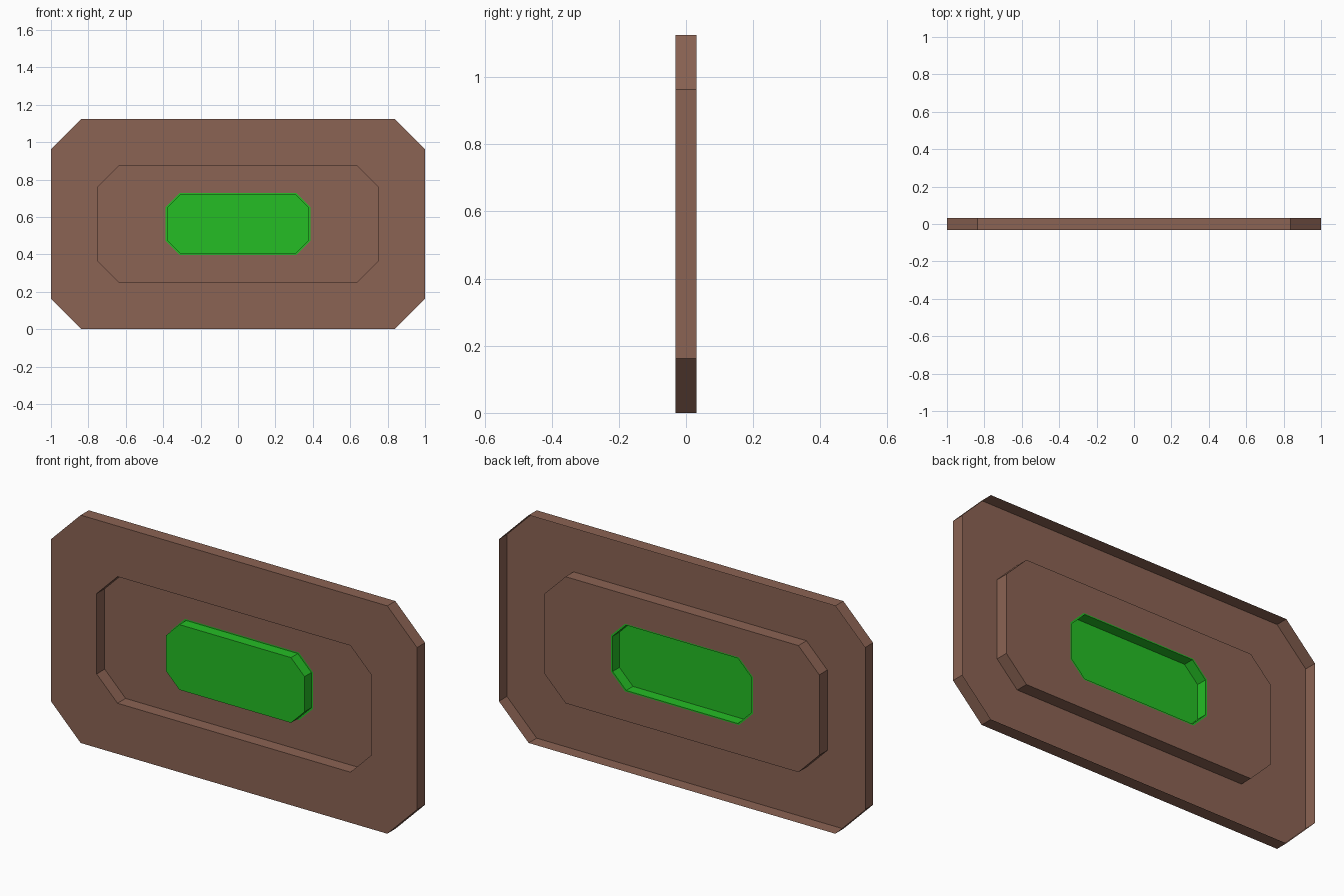
import bpy, bmesh

if "Cube" in bpy.data.objects:
    bpy.data.objects.remove(bpy.data.objects["Cube"])

DEPTH = 0.0313      # half thickness of the pressed sheet
MID_Z = 0.5625


def material(name, rgb):
    m = bpy.data.materials.new(name)
    m.diffuse_color = (*rgb, 1.0)
    m.use_nodes = True
    m.node_tree.nodes["Principled BSDF"].inputs["Base Color"].default_value = m.diffuse_color
    return m


brown = material("brown", (0.258, 0.125, 0.087))
green = material("green", (0.018, 0.51, 0.018))


def octagon(bm, hx, hz, c, y):
    """Chamfered rectangle loop, counter-clockwise seen from the front."""
    pts = [(hx, -hz + c), (hx, hz - c), (hx - c, hz), (-hx + c, hz),
           (-hx, hz - c), (-hx, -hz + c), (-hx + c, -hz), (hx - c, -hz)]
    return [bm.verts.new((x, y, MID_Z + z)) for x, z in pts]


def stepped_sheet(name, rings, mat, cap):
    """Joins octagon rings from the outside in, optionally closing the last."""
    bm = bmesh.new()
    loops = [octagon(bm, *r) for r in rings]
    for a, b in zip(loops, loops[1:]):
        for i in range(8):
            j = (i + 1) % 8
            bm.faces.new((a[i], a[j], b[j], b[i]))
    if cap:
        bm.faces.new(loops[-1])
    mesh = bpy.data.meshes.new(name)
    bm.to_mesh(mesh)
    bm.free()
    mesh.materials.append(mat)
    obj = bpy.data.objects.new(name, mesh)
    bpy.context.collection.objects.link(obj)
    return obj


# Ring sizes: half width, half height, chamfer, y
base_rim = (0.387, 0.167, 0.076, DEPTH)

# Frame, open at the back: outer wall, front border, recess wall, recess floor
stepped_sheet("frame", [
    (1.0, 0.5625, 0.1625, DEPTH),
    (1.0, 0.5625, 0.1625, -DEPTH),
    (0.75, 0.3125, 0.114, -DEPTH),
    (0.75, 0.3125, 0.114, DEPTH),
    base_rim,
], brown, False)

# Raised centre panel with its thin rim on the recess floor, hollow behind
stepped_sheet("centre_panel", [
    base_rim,
    (0.379, 0.161, 0.074, DEPTH),
    (0.379, 0.161, 0.074, -0.022),
], green, True)
